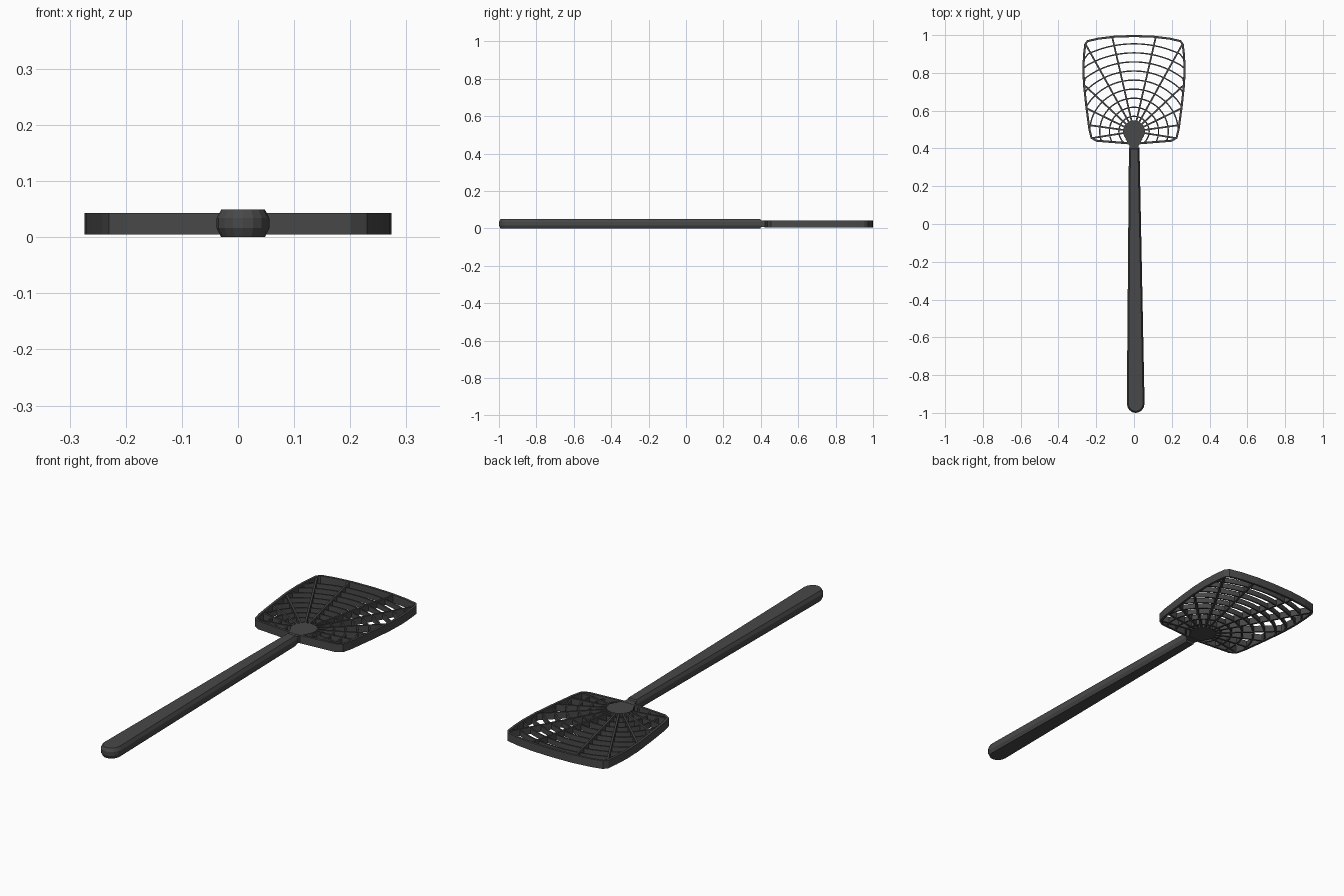
import bpy, bmesh
from math import sin, cos, radians, pi
from mathutils import Vector

cube = bpy.data.objects.get("Cube")
if cube:
    bpy.data.objects.remove(cube)

plastic = bpy.data.materials.new("dark grey plastic")
plastic.use_nodes = True
GREY = (0.065, 0.065, 0.065, 1)
plastic.diffuse_color = GREY
bsdf = plastic.node_tree.nodes["Principled BSDF"]
bsdf.inputs["Base Color"].default_value = GREY
bsdf.inputs["Roughness"].default_value = 0.6


def finish(bm, name):
    bmesh.ops.recalc_face_normals(bm, faces=bm.faces)
    mesh = bpy.data.meshes.new(name)
    bm.to_mesh(mesh)
    bm.free()
    mesh.materials.append(plastic)
    obj = bpy.data.objects.new(name, mesh)
    bpy.context.collection.objects.link(obj)


def loft(bm, layers, cap=True):
    """Join stacked outlines, each a pair (2D points, height)."""
    loops = [[bm.verts.new((x, y, z)) for x, y in pts] for pts, z in layers]
    n = len(loops[0])
    for a, b in zip(loops, loops[1:]):
        for i in range(n):
            j = (i + 1) % n
            bm.faces.new((a[i], a[j], b[j], b[i]))
    if cap:
        bm.faces.new(loops[0])
        bm.faces.new(loops[-1])


def strip(bm, path, width, z0, z1, closed=False):
    """Sweep an upright rectangular bar along a 2D path."""
    pts = [Vector(p) for p in path]
    n = len(pts)
    rows = []
    for i, p in enumerate(pts):
        before = pts[i - 1] if closed or i else p
        after = pts[(i + 1) % n] if closed or i < n - 1 else p
        t = (after - before).normalized()
        side = Vector((-t.y, t.x)) * width / 2
        rows.append([bm.verts.new((q.x, q.y, z)) for q, z in
                     ((p - side, z0), (p + side, z0), (p + side, z1), (p - side, z1))])
    for i in range(n if closed else n - 1):
        a, b = rows[i], rows[(i + 1) % n]
        for k in range(4):
            m = (k + 1) % 4
            bm.faces.new((a[k], a[m], b[m], b[k]))
    if not closed:
        bm.faces.new(rows[0])
        bm.faces.new(rows[-1])


# Handle: tapered grip with a rounded end and bevelled sides
def handle_outline(inset):
    end = []
    for i in range(9):
        a = pi + pi * i / 8
        end.append((0.009 + (0.047 - inset) * cos(a),
                    -0.95 + (0.05 - inset) * sin(a)))
    top = 0.405 - inset
    return end + [(0.029 - inset, top), (-0.027 + inset, top)]


bm = bmesh.new()
loft(bm, [(handle_outline(0.008), 0.0), (handle_outline(0), 0.016),
          (handle_outline(0), 0.034), (handle_outline(0.008), 0.049)])
finish(bm, "handle")

# Rim: bowed frame around the head
half = [(0.04, 0.428), (0.2, 0.441), (0.225, 0.456), (0.236, 0.5), (0.252, 0.62),
        (0.265, 0.74), (0.268, 0.83), (0.264, 0.9), (0.258, 0.952), (0.246, 0.968),
        (0.19, 0.981), (0.1, 0.992)]
outline = [(0, 0.426)] + half + [(0, 0.995)] + [(-x, y) for x, y in reversed(half)]
bm = bmesh.new()
strip(bm, outline, 0.011, 0.005, 0.043, closed=True)
finish(bm, "head_rim")

# Hub and neck
HUB = Vector((0, 0.49))
bm = bmesh.new()
disc = [(0.058 * cos(i * pi / 12), HUB.y + 0.058 * sin(i * pi / 12)) for i in range(24)]
loft(bm, [(disc, 0.008), (disc, 0.042)])
finish(bm, "hub")
bm = bmesh.new()
neck = [(-0.02, 0.39), (0.021, 0.39), (0.026, 0.42), (0.045, 0.45),
        (-0.045, 0.45), (-0.026, 0.42)]
loft(bm, [(neck, 0.008), (neck, 0.042)])
finish(bm, "neck")


def reach(d):
    """Distance from the hub centre to the rim in direction d."""
    for a, b in zip(outline, outline[1:] + outline[:1]):
        a, b = Vector(a) - HUB, Vector(b) - HUB
        e = b - a
        den = d.cross(e)
        if abs(den) > 1e-9:
            t, u = a.cross(e) / den, a.cross(d) / den
            if t > 0 and -1e-6 <= u <= 1 + 1e-6:
                return t
    return 0.06


# Spokes fanning out from the hub
bm = bmesh.new()
for angle in (13, 29, 47, 64, 82, 99):
    for sign in (-1, 1):
        d = Vector((sign * sin(radians(angle)), cos(radians(angle))))
        strip(bm, [HUB + d * 0.04, HUB + d * reach(d)], 0.009, 0.009, 0.04)
finish(bm, "spokes")

# Web rings, trimmed where they meet the rim
bm = bmesh.new()
STEPS = 90
for k in range(9):
    radius = 0.08 + 0.048 * k
    points, inside = [], []
    for i in range(STEPS + 1):
        a = 2 * pi * i / STEPS - pi / 2
        p = Vector((radius * (1 + 0.015 * k) * cos(a), radius * sin(a)))
        d = p.normalized()
        limit = reach(d)
        inside.append(p.length < limit)
        points.append(HUB + d * min(p.length, limit))
    run = []
    for i in range(STEPS):
        if inside[i] or inside[i + 1]:
            run = run or [points[i]]
            run.append(points[i + 1])
        elif run:
            strip(bm, run, 0.007, 0.01, 0.034)
            run = []
    if run:
        strip(bm, run, 0.007, 0.01, 0.034)
finish(bm, "web_rings")
